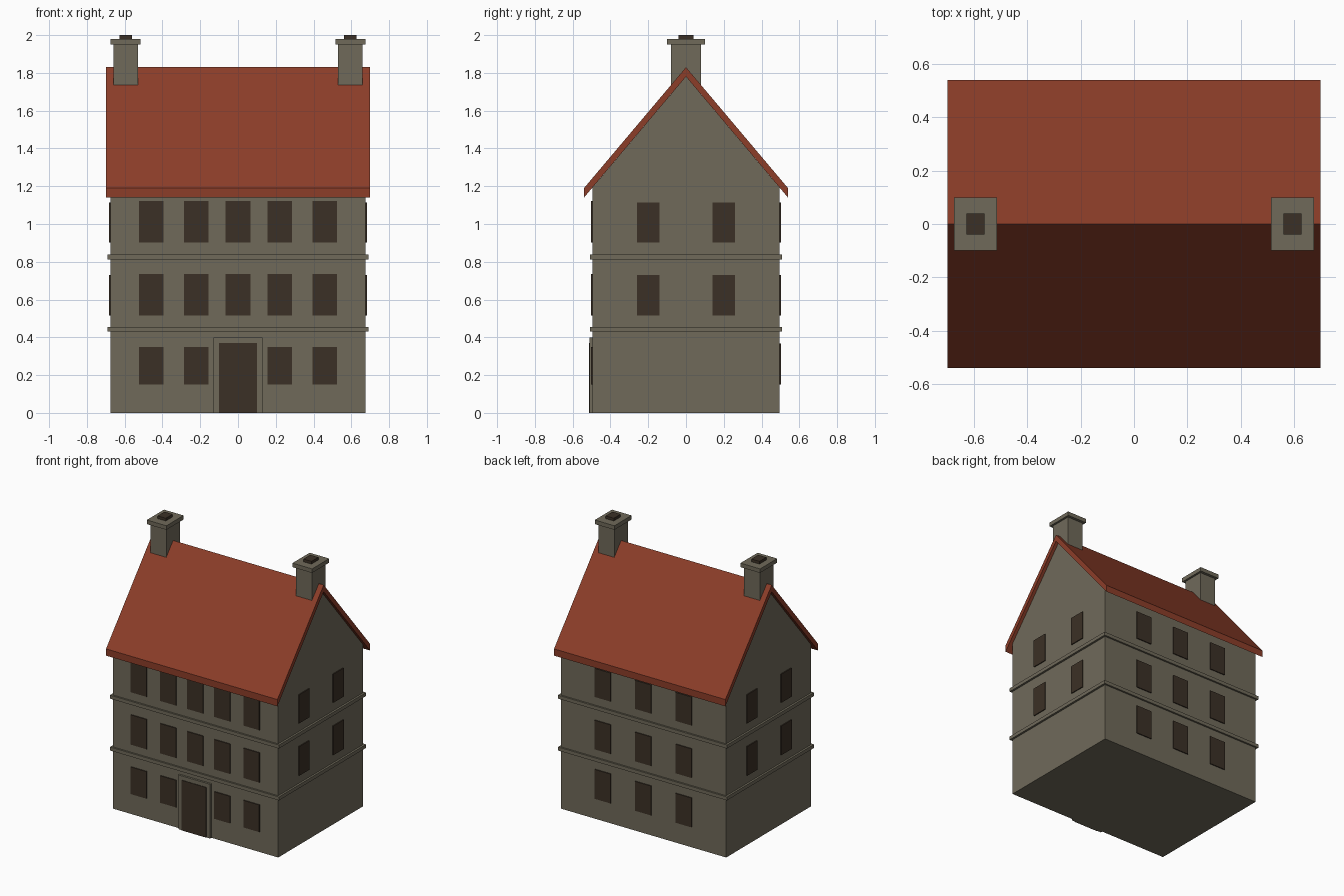
import bpy, bmesh

if "Cube" in bpy.data.objects:
    bpy.data.objects.remove(bpy.data.objects["Cube"])


def material(name, rgb):
    m = bpy.data.materials.new(name)
    m.diffuse_color = (*rgb, 1)
    m.use_nodes = True
    m.node_tree.nodes["Principled BSDF"].inputs["Base Color"].default_value = m.diffuse_color
    return m


STONE = material("grey_stone", (0.162, 0.144, 0.102))
TILE = material("red_tile", (0.262, 0.047, 0.022))
DARK = material("dark_brown", (0.044, 0.030, 0.019))


def finish(name, bm, mat):
    bmesh.ops.recalc_face_normals(bm, faces=bm.faces)
    me = bpy.data.meshes.new(name)
    bm.to_mesh(me)
    bm.free()
    me.materials.append(mat)
    ob = bpy.data.objects.new(name, me)
    bpy.context.collection.objects.link(ob)


def box(name, x, y, z, mat):
    """Box from (min, max) ranges."""
    bm = bmesh.new()
    bmesh.ops.create_cube(bm, size=1)
    for v in bm.verts:
        v.co = [r[0] if c < 0 else r[1] for c, r in zip(v.co, (x, y, z))]
    finish(name, bm, mat)


def extrude_x(name, profile, half, mat):
    """Extrude a (y, z) profile symmetrically along x."""
    bm = bmesh.new()
    face = bm.faces.new([bm.verts.new((-half, y, z)) for y, z in profile])
    new = bmesh.ops.extrude_face_region(bm, geom=[face])["geom"]
    bmesh.ops.translate(bm, vec=(2 * half, 0, 0),
                        verts=[g for g in new if isinstance(g, bmesh.types.BMVert)])
    finish(name, bm, mat)


W, D = 0.675, 0.495      # half width and depth of the walls
P = 0.007                # window plate projection

# Walls with gables, and the roof slab
extrude_x("walls", [(-D, 0), (D, 0), (D, 1.193), (0, 1.78), (-D, 1.193)], W, STONE)
extrude_x("roof", [(-0.54, 1.14), (0, 1.78), (0.54, 1.14),
                   (0.54, 1.19), (0, 1.83), (-0.54, 1.19)], 0.70, TILE)

# String courses between floors
for i, z in enumerate((0.43, 0.813)):
    box(f"string_course_{i + 1}", (-0.69, 0.69), (-0.508, 0.508), (z, z + 0.026), STONE)

# Windows on all four sides
floors = ((0.15, 0.35, 0.367), (0.515, 0.735, 0.73), (0.902, 1.122, 1.113))
for f, (z0, front_top, other_top) in enumerate(floors):
    for i, x in enumerate((-0.46, -0.22, 0, 0.22, 0.46)):
        if f or x:
            box(f"front_window_{f}_{i}", (x - 0.065, x + 0.065), (-D - P, -D + 0.002),
                (z0, front_top), DARK)
    for i, x in enumerate((-0.33, 0, 0.33)):
        box(f"back_window_{f}_{i}", (x - 0.065, x + 0.065), (D - 0.002, D + P),
            (z0, other_top), DARK)
    if f:
        for y in (-0.2, 0.2):
            for s, side in ((-1, "left"), (1, "right")):
                xs = sorted((s * (W - 0.002), s * (W + P)))
                box(f"{side}_window_{f}", xs, (y - 0.06, y + 0.06), (z0, other_top), DARK)

# Door and its surround
box("door_surround", (-0.13, 0.13), (-0.51, -D + 0.01), (0, 0.40), STONE)
box("door", (-0.10, 0.10), (-0.514, -0.506), (0, 0.37), DARK)

# Chimneys with caps and flues
for s in (-1, 1):
    c = s * 0.595
    box("chimney", (c - 0.065, c + 0.065), (-0.08, 0.08), (1.60, 1.95), STONE)
    box("chimney_cap", (c - 0.08, c + 0.08), (-0.10, 0.10), (1.95, 1.98), STONE)
    box("chimney_flue", (c - 0.033, c + 0.033), (-0.04, 0.04), (1.98, 2.0), DARK)
